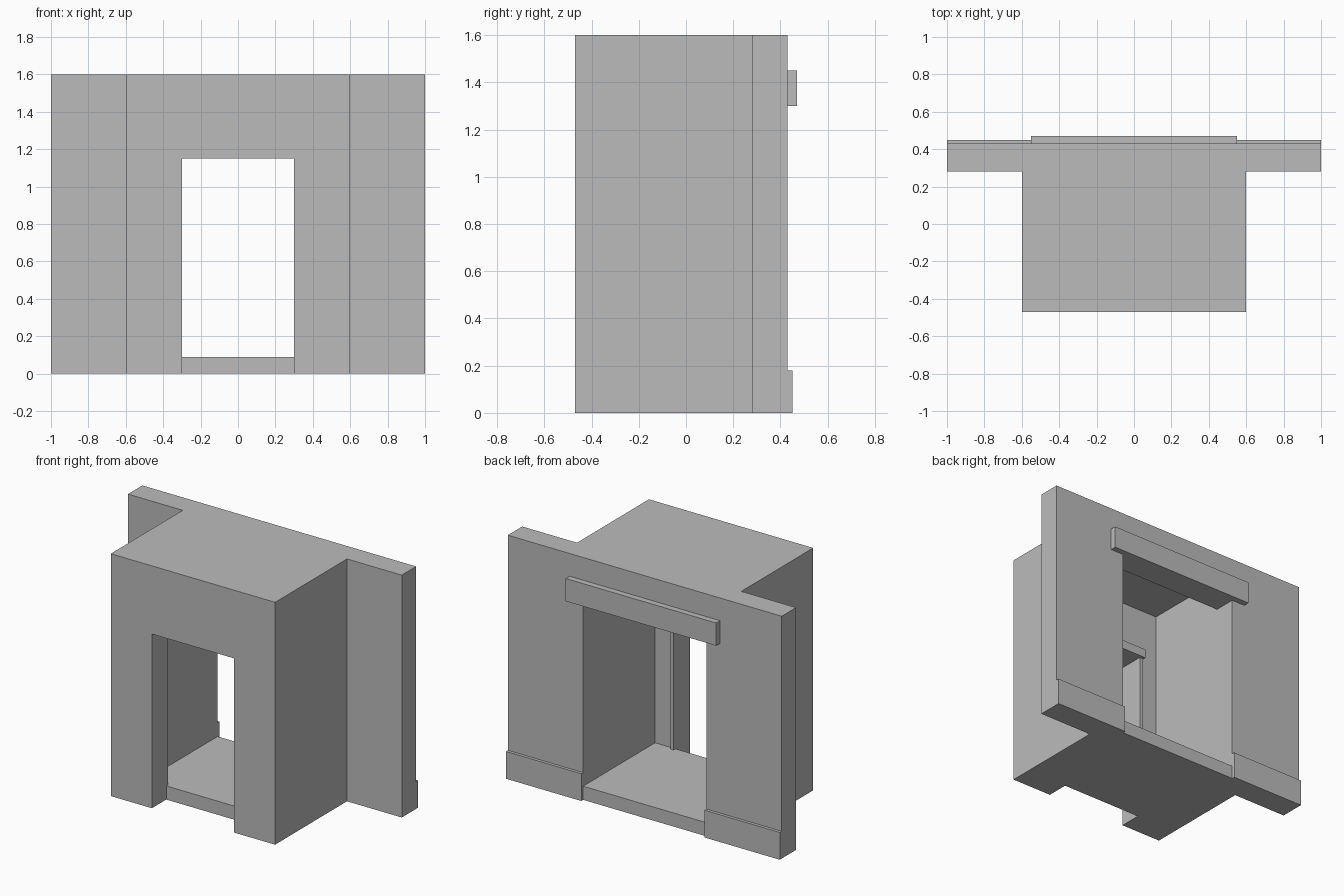
import bpy, bmesh

if "Cube" in bpy.data.objects:
    bpy.data.objects.remove(bpy.data.objects["Cube"])

stone = bpy.data.materials.new("plain_grey")
stone.diffuse_color = (0.5, 0.5, 0.5, 1.0)
stone.use_nodes = True
stone.node_tree.nodes["Principled BSDF"].inputs["Base Color"].default_value = stone.diffuse_color


def finish(name, bm):
    bmesh.ops.recalc_face_normals(bm, faces=bm.faces)
    mesh = bpy.data.meshes.new(name)
    bm.to_mesh(mesh)
    bm.free()
    mesh.materials.append(stone)
    obj = bpy.data.objects.new(name, mesh)
    bpy.context.collection.objects.link(obj)
    return obj


def box(name, lo, hi):
    bm = bmesh.new()
    bmesh.ops.create_cube(bm, size=1.0)
    for v in bm.verts:
        v.co = [lo[i] if v.co[i] < 0 else hi[i] for i in range(3)]
    return finish(name, bm)


def inside(p, lo, hi):
    return all(lo[i] < p[i] < hi[i] for i in range(3))


# Main shell: back wall plus projecting booth, minus room and two doorways
SOLIDS = [((-1, .28, 0), (1, .43, 1.6)), ((-.6, -.47, 0), (.6, .28, 1.6))]
VOIDS = [((-.45, -.32, .09), (.45, .28, 1.51)),    # room
         ((-.45, .28, .09), (.45, .43, 1.3)),      # back doorway
         ((-.3, -.47, 0), (.3, -.32, 1.15))]       # front doorway


def solid(p):
    return any(inside(p, *s) for s in SOLIDS) and not any(inside(p, *v) for v in VOIDS)


# Grid lines come from the block edges; skin every solid/empty boundary
cuts = [sorted({c[i] for b in SOLIDS + VOIDS for c in b}) for i in range(3)]
size = [len(c) - 1 for c in cuts]


def filled(cell):
    if any(not 0 <= cell[i] < size[i] for i in range(3)):
        return False
    return solid([(cuts[i][cell[i]] + cuts[i][cell[i] + 1]) / 2 for i in range(3)])


bm = bmesh.new()
cells = [(i, j, k) for i in range(size[0]) for j in range(size[1]) for k in range(size[2])]
for cell in filter(filled, cells):
    for axis in range(3):
        for side in (0, 1):
            near = list(cell)
            near[axis] += 2 * side - 1
            if filled(near):
                continue
            a, b = (axis + 1) % 3, (axis + 2) % 3
            ring = [(0, 0), (1, 0), (1, 1), (0, 1)]
            verts = []
            for da, db in (ring if side else ring[::-1]):
                idx = list(cell)
                idx[axis] += side
                idx[a] += da
                idx[b] += db
                verts.append(bm.verts.new([cuts[n][idx[n]] for n in range(3)]))
            bm.faces.new(verts)
bmesh.ops.remove_doubles(bm, verts=bm.verts, dist=1e-5)
finish("wall_and_booth", bm)

# Beams over the back doorway and over the inside of the front doorway
box("back_lintel", (-.55, .43, 1.3), (.55, .47, 1.45))
box("inner_lintel", (-.33, -.32, 1.15), (.33, -.28, 1.21))

# Mirrored skirting boards and thin inner door posts
for s, label in ((-1, "left"), (1, "right")):
    x0, x1 = sorted((s * .45, s * 1.0))
    box(label + "_skirting", (x0, .43, 0), (x1, .45, .18))
    x0, x1 = sorted((s * .3, s * .325))
    box(label + "_door_post", (x0, -.32, .09), (x1, -.30, 1.15))
